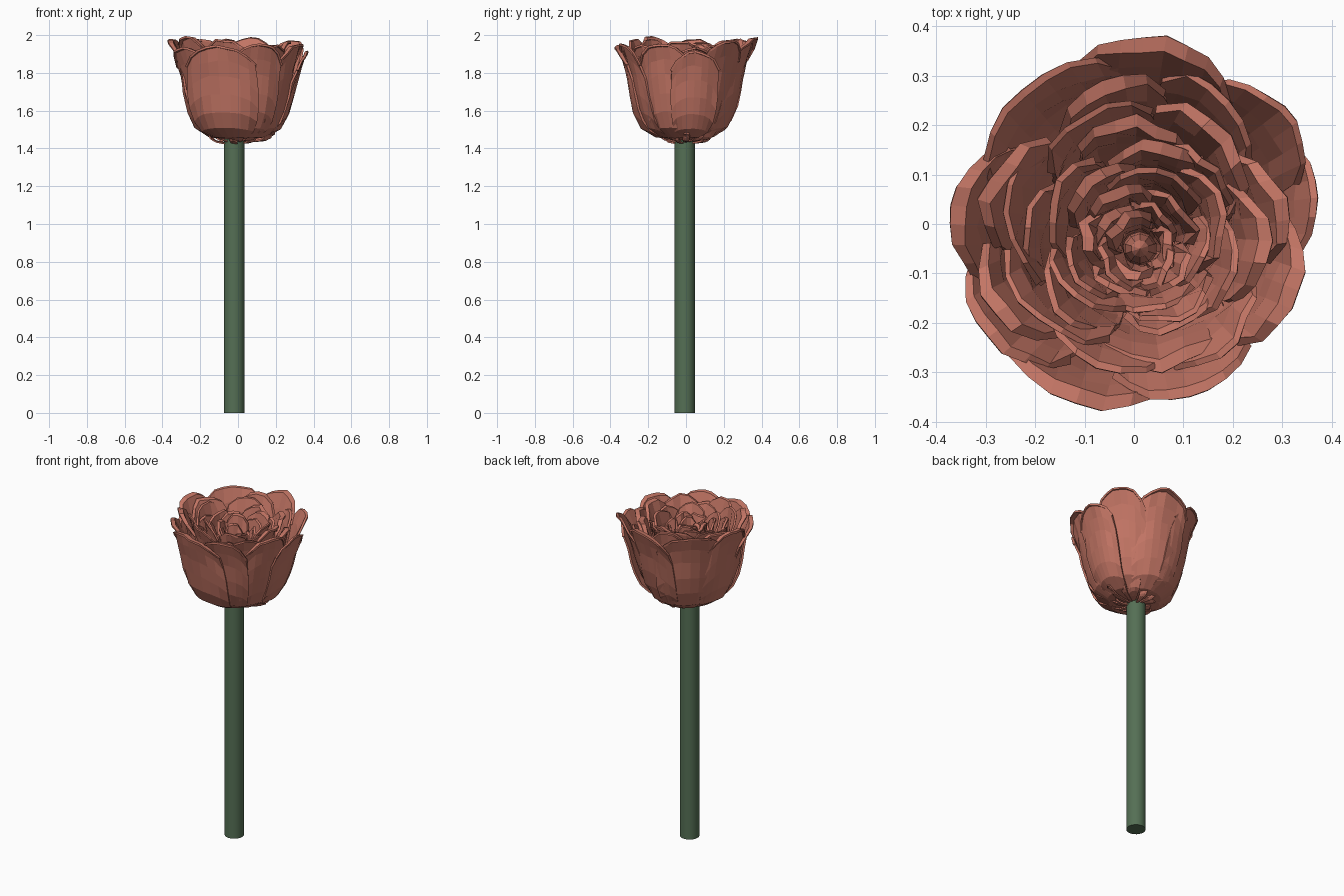
import bpy, bmesh, math, random
from mathutils import Vector

random.seed(7)
cube = bpy.data.objects.get("Cube")
if cube:
    bpy.data.objects.remove(cube)


def material(name, rgb):
    m = bpy.data.materials.new(name)
    m.use_nodes = True
    m.diffuse_color = (*rgb, 1)
    m.node_tree.nodes["Principled BSDF"].inputs["Base Color"].default_value = (*rgb, 1)
    return m


petal_mat = material("petal_pink", (0.55, 0.18, 0.13))
stem_mat = material("stem_green", (0.09, 0.16, 0.09))

# Cup profile: (fraction of rim radius, fraction of petal height)
PROFILE = [(0.1, 0.0), (0.46, 0.03), (0.68, 0.13), (0.79, 0.3),
           (0.85, 0.5), (0.89, 0.7), (0.94, 0.86), (1.0, 1.0)]


def cup(v):
    t = min(max(v, 0), 1) * (len(PROFILE) - 1)
    i = min(int(t), len(PROFILE) - 2)
    (r0, z0), (r1, z1) = PROFILE[i], PROFILE[i + 1]
    return r0 + (r1 - r0) * (t - i), z0 + (z1 - z0) * (t - i)


def petal(name, azimuth, half_angle, rim, base, top, centre, spiral=0.06,
          thick=0.012, cols=8, lip=0.0, taper=0.0, ragged=0.006):
    """Rounded cupped sheet with a rolled lip; one side tucks inside its neighbour."""
    bm = bmesh.new()
    rows = len(PROFILE) - 1
    grid = []
    for j in range(rows + 2):
        v = min(j / rows, 1)
        line = []
        for i in range(cols + 1):
            u = 2 * i / cols - 1
            if j <= rows:
                # shoulders fall away from the crown of the petal
                r, z = cup(v * (1 - 0.2 * abs(u) ** 2.5))
                r = r * rim * (1 + spiral * u) * (1 - taper * (1 - z))
                r += random.uniform(-1, 1) * ragged * v
                z = base + z * (top - base) + random.uniform(-1, 1) * ragged * v
                a = azimuth + u * half_angle * (1 - 0.18 * v ** 4)
                co = Vector((centre.x + r * math.cos(a), centre.y + r * math.sin(a), z))
            else:
                # the lip rolls outward past the rim, widest at the crown
                roll = (lip + 0.006) * (1 - 0.8 * u * u)
                co = grid[rows][i].co + Vector((math.cos(azimuth) * roll,
                                                math.sin(azimuth) * roll, roll * 0.1))
            line.append(bm.verts.new(co))
        grid.append(line)
    for lower, upper in zip(grid, grid[1:]):
        for i in range(cols):
            bm.faces.new((lower[i], lower[i + 1], upper[i + 1], upper[i]))
    mesh = bpy.data.meshes.new(name)
    bm.to_mesh(mesh)
    bm.free()
    ob = bpy.data.objects.new(name, mesh)
    bpy.context.collection.objects.link(ob)
    mesh.materials.append(petal_mat)
    solid = ob.modifiers.new("thickness", "SOLIDIFY")
    solid.thickness = thick
    solid.offset = -1


# Outer petals: azimuth, half width, rim radius, top height, lip, taper
outer = [(-108, 42, 0.362, 1.93, 0.02, 0.0), (-72, 30, 0.352, 1.94, 0.01, 0.1),
         (-22, 32, 0.34, 1.94, 0.02, 0.06), (8, 26, 0.37, 1.9, 0.003, 0.1),
         (38, 28, 0.375, 1.96, 0.003, 0.24), (80, 34, 0.357, 1.97, 0.02, 0.12),
         (130, 42, 0.345, 1.97, 0.003, 0.06), (174, 30, 0.345, 1.965, 0.02, 0.02),
         (-142, 32, 0.36, 1.92, 0.012, 0.2)]
for n, (az, half, rim, top, lip, taper) in enumerate(outer):
    petal(f"outer_petal_{n + 1}", math.radians(az), math.radians(half), rim, 1.445, top,
          Vector((0, 0)), 0.04 if n % 2 else -0.03, lip=lip, taper=taper)

# Inner whorls: petal count, rim radius, top height
whorls = [(7, 0.3, 1.95), (6, 0.26, 1.94), (6, 0.215, 1.93), (5, 0.178, 1.92),
          (5, 0.142, 1.91), (5, 0.11, 1.9), (4, 0.082, 1.88), (3, 0.058, 1.86)]
for k, (count, rim, top) in enumerate(whorls):
    t = (k + 1) / len(whorls)
    centre = Vector((0.012, -0.05)) * t
    for n in range(count):
        az = math.tau * n / count + k * 0.9 + random.uniform(-0.25, 0.25)
        petal(f"whorl_{k + 1}_petal_{n + 1}", az, math.pi / count * random.uniform(1.1, 1.45),
              rim * random.uniform(0.93, 1.05), 1.455 + 0.02 * t,
              top + random.uniform(-0.05, 0.035), centre, random.choice((-0.08, 0.08)),
              0.011, 6, random.choice((0, 0.004, 0.02)) * (1 - 0.6 * t), 0.08, 0.008)

# Ragged bracts around the base of the bloom
for n in range(13):
    az = math.tau * n / 13 + random.uniform(-0.2, 0.2)
    petal(f"base_bract_{n + 1}", az, random.uniform(0.12, 0.3), random.uniform(0.12, 0.19),
          random.uniform(1.42, 1.44), random.uniform(1.47, 1.53),
          Vector((0, 0)), 0.1, 0.008, 3)

# Bud filling the heart of the bloom
bpy.ops.mesh.primitive_uv_sphere_add(segments=10, ring_count=6, location=(0.012, -0.05, 1.66))
bud = bpy.context.object
bud.name = "heart_bud"
bud.scale = (0.035, 0.035, 0.18)
bud.data.materials.append(petal_mat)

# Stem
bpy.ops.mesh.primitive_cylinder_add(vertices=24, radius=0.054, depth=1.46,
                                    location=(-0.02, -0.007, 0.73))
stem = bpy.context.object
stem.name = "stem"
stem.data.materials.append(stem_mat)
bpy.ops.object.shade_smooth_by_angle(angle=math.radians(40))
